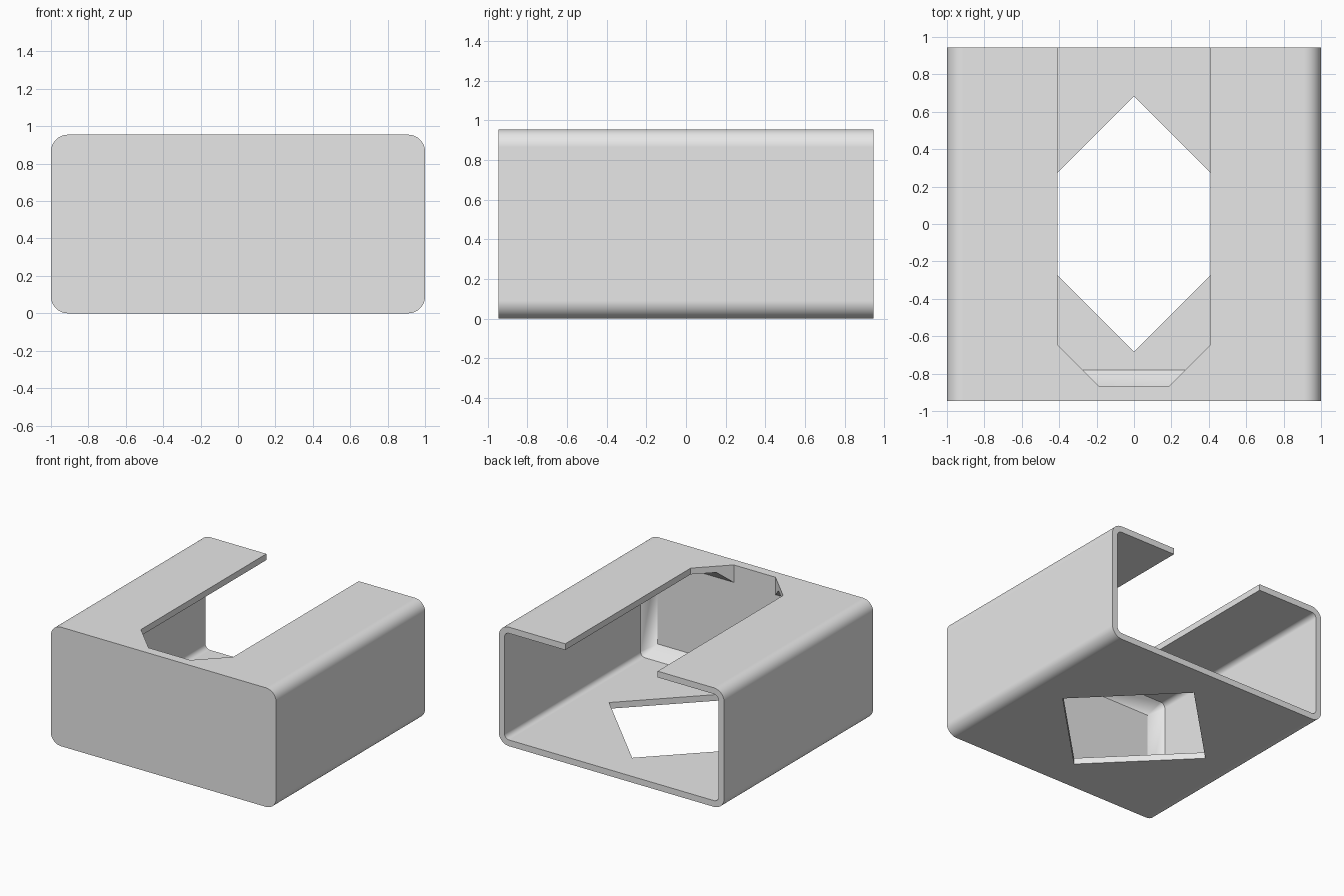
import bpy, bmesh, math

default = bpy.data.objects.get("Cube")
if default:
    bpy.data.objects.remove(default, do_unlink=True)

HALF_W, HALF_D, HEIGHT = 1.0, 0.945, 0.955
WALL, RADIUS, CHAMFER = 0.05, 0.09, 0.09
FRONT_INNER = -0.87          # inside face of the closed front wall

grey = bpy.data.materials.new("light_grey")
grey.use_nodes = True
grey.diffuse_color = (0.8, 0.8, 0.8, 1)
grey.node_tree.nodes["Principled BSDF"].inputs["Base Color"].default_value = (0.8, 0.8, 0.8, 1)


def rounded_rect(y, inset, radius, steps=10):
    """Section of the box at depth y, shrunk by inset, with rounded corners."""
    w, low, high = HALF_W - inset, inset, HEIGHT - inset
    centres = [(w - radius, high - radius), (radius - w, high - radius),
               (radius - w, low + radius), (w - radius, low + radius)]
    points = []
    for corner, (cx, cz) in enumerate(centres):
        for i in range(steps + 1):
            a = math.pi / 2 * (corner + i / steps)
            points.append((cx + radius * math.cos(a), y, cz + radius * math.sin(a)))
    return points


def flat_outline(points, z):
    return [(x, y, z) for x, y in points]


def loft(name, loops):
    """Closed solid through a series of matching loops."""
    bm = bmesh.new()
    rings = [[bm.verts.new(p) for p in loop] for loop in loops]
    n = len(rings[0])
    for a, b in zip(rings, rings[1:]):
        for i in range(n):
            j = (i + 1) % n
            bm.faces.new((a[i], a[j], b[j], b[i]))
    bm.faces.new(rings[0])
    bm.faces.new(rings[-1])
    bmesh.ops.remove_doubles(bm, verts=bm.verts, dist=1e-5)
    bmesh.ops.recalc_face_normals(bm, faces=bm.faces)
    mesh = bpy.data.meshes.new(name)
    bm.to_mesh(mesh)
    bm.free()
    mesh.materials.append(grey)
    obj = bpy.data.objects.new(name, mesh)
    bpy.context.scene.collection.objects.link(obj)
    return obj


# Outer rounded sleeve
body = loft("open_back_housing", [rounded_rect(y, 0, RADIUS) for y in (-HALF_D, HALF_D)])

# Hollow inside, open at the back, chamfered towards the front wall
cavity = loft("cavity_cutter", [
    rounded_rect(HALF_D + 0.2, WALL, RADIUS - WALL),
    rounded_rect(FRONT_INNER + CHAMFER, WALL, RADIUS - WALL),
    rounded_rect(FRONT_INNER, WALL + CHAMFER, 0)])

# Slot in the top, open at the back, with clipped front corners
slot_half = [(0.41, HALF_D + 0.2), (0.41, -0.645), (0.185, FRONT_INNER)]
slot_outline = slot_half + [(-x, y) for x, y in reversed(slot_half)]
slot = loft("slot_cutter", [flat_outline(slot_outline, z) for z in (0.5, 1.2)])

# Diamond hole in the floor
diamond = [(0.683, 0), (0, 0.683), (-0.683, 0), (0, -0.683)]
hole = loft("diamond_cutter", [flat_outline(diamond, z) for z in (-0.2, 0.4)])

bpy.ops.object.select_all(action="DESELECT")
bpy.context.view_layer.objects.active = body
body.select_set(True)
for cutter in (cavity, slot, hole):
    cut = body.modifiers.new(cutter.name, "BOOLEAN")
    cut.operation = "DIFFERENCE"
    cut.solver = "EXACT"
    cut.object = cutter
    bpy.ops.object.modifier_apply(modifier=cut.name)
    bpy.data.objects.remove(cutter, do_unlink=True)

# Smooth rounded corners, crisp edges
bpy.ops.object.shade_smooth_by_angle(angle=math.radians(30))
weighted = body.modifiers.new("flat_walls", "WEIGHTED_NORMAL")
weighted.keep_sharp = True
